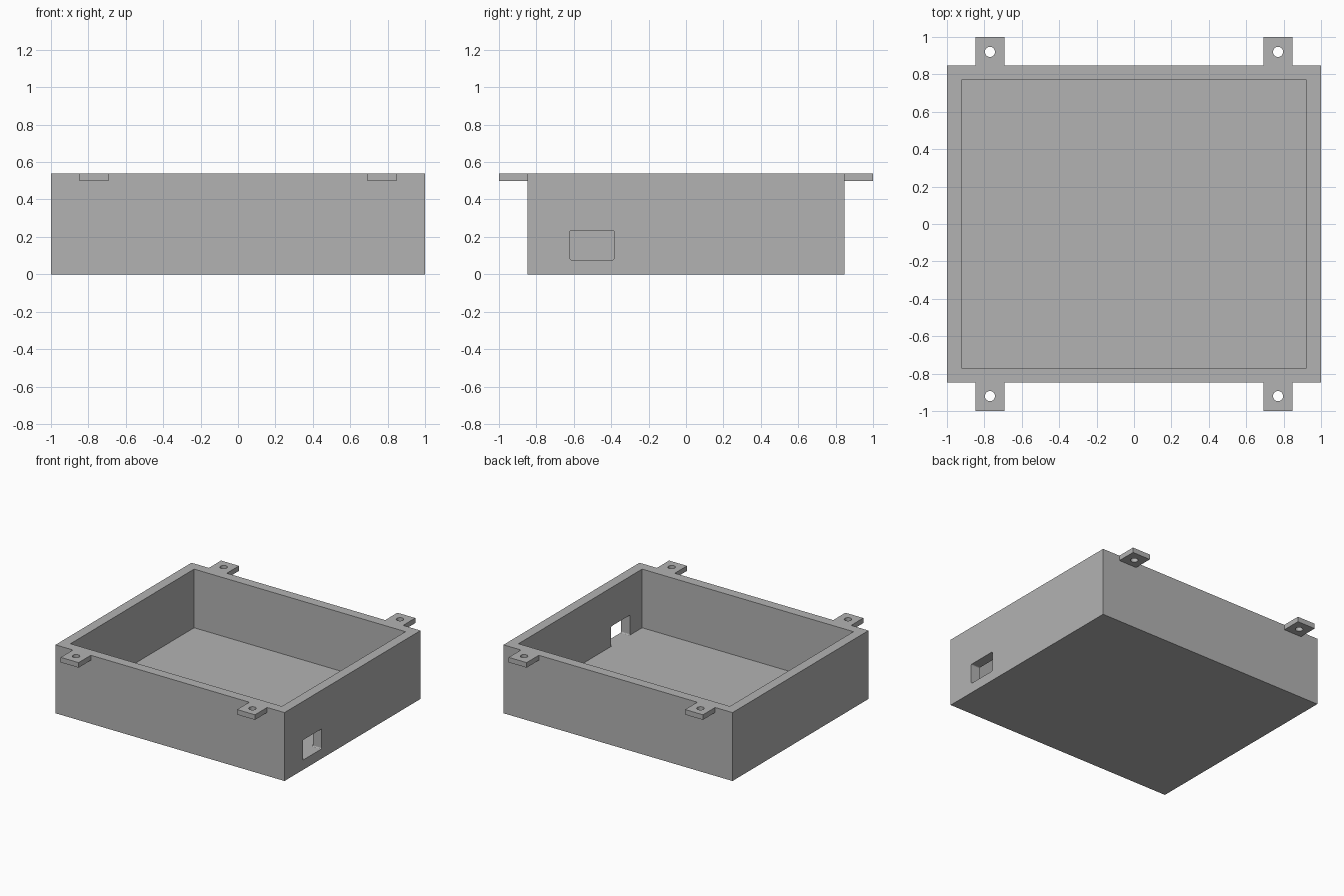
import bpy
import bmesh
from mathutils import Matrix, Vector

if "Cube" in bpy.data.objects:
    bpy.data.objects.remove(bpy.data.objects["Cube"], do_unlink=True)

grey = bpy.data.materials.new("plain_grey")
grey.use_nodes = True
COLOUR = (0.45, 0.45, 0.45, 1)
grey.diffuse_color = COLOUR
grey.node_tree.nodes["Principled BSDF"].inputs["Base Color"].default_value = COLOUR

HEIGHT, WALL = 0.54, 0.077
HALF_X, HALF_Y = 1.0, 0.848


def finish(name, bm):
    mesh = bpy.data.meshes.new(name)
    bm.to_mesh(mesh)
    bm.free()
    mesh.materials.append(grey)
    obj = bpy.data.objects.new(name, mesh)
    bpy.context.collection.objects.link(obj)
    return obj


def box(name, low, high, round_x_edges=0):
    """Box between two corners, optionally rounding the edges along x."""
    low, high = Vector(low), Vector(high)
    bm = bmesh.new()
    bmesh.ops.create_cube(bm, size=1, matrix=Matrix.Translation((low + high) / 2)
                          @ Matrix.Diagonal((*(high - low), 1)))
    if round_x_edges:
        edges = [e for e in bm.edges
                 if abs(e.verts[0].co.x - e.verts[1].co.x) > 1e-4]
        bmesh.ops.bevel(bm, geom=edges, offset=round_x_edges, segments=3,
                        profile=0.5, affect='EDGES')
    return finish(name, bm)


def cylinder(name, centre, radius, depth):
    bm = bmesh.new()
    bmesh.ops.create_cone(bm, cap_ends=True, segments=32, radius1=radius, radius2=radius,
                          depth=depth, matrix=Matrix.Translation(centre))
    return finish(name, bm)


def cut(obj, cutter):
    """Subtract the cutter, then discard it."""
    cutter.hide_render = True
    mod = obj.modifiers.new("cut", 'BOOLEAN')
    mod.operation, mod.solver, mod.object = 'DIFFERENCE', 'EXACT', cutter
    bpy.context.view_layer.objects.active = obj
    bpy.ops.object.modifier_apply(modifier=mod.name)
    bpy.data.objects.remove(cutter, do_unlink=True)


# Open tray with a solid floor
tray = box("tray", (-HALF_X, -HALF_Y, 0), (HALF_X, HALF_Y, HEIGHT))
cut(tray, box("cavity", (WALL - HALF_X, WALL - HALF_Y, WALL),
              (HALF_X - WALL, HALF_Y - WALL, HEIGHT + 0.2)))

# Cable opening in the left wall, level with the floor
cut(tray, box("cable_opening", (HALF_X - WALL - 0.03, -0.62, WALL),
              (HALF_X + 0.1, -0.385, 0.235), round_x_edges=0.008))

# Four mounting tabs with screw holes
for end, sy in (("front", -1), ("back", 1)):
    for side, sx in (("right", -1), ("left", 1)):
        x = sx * 0.77
        y0, y1 = sorted((sy * HALF_Y, sy))
        tab = box(f"{end}_{side}_mounting_tab", (x - 0.078, y0, 0.5), (x + 0.078, y1, HEIGHT))
        cut(tab, cylinder("screw_hole", (x, sy * 0.92, 0.52), 0.027, 0.2))
